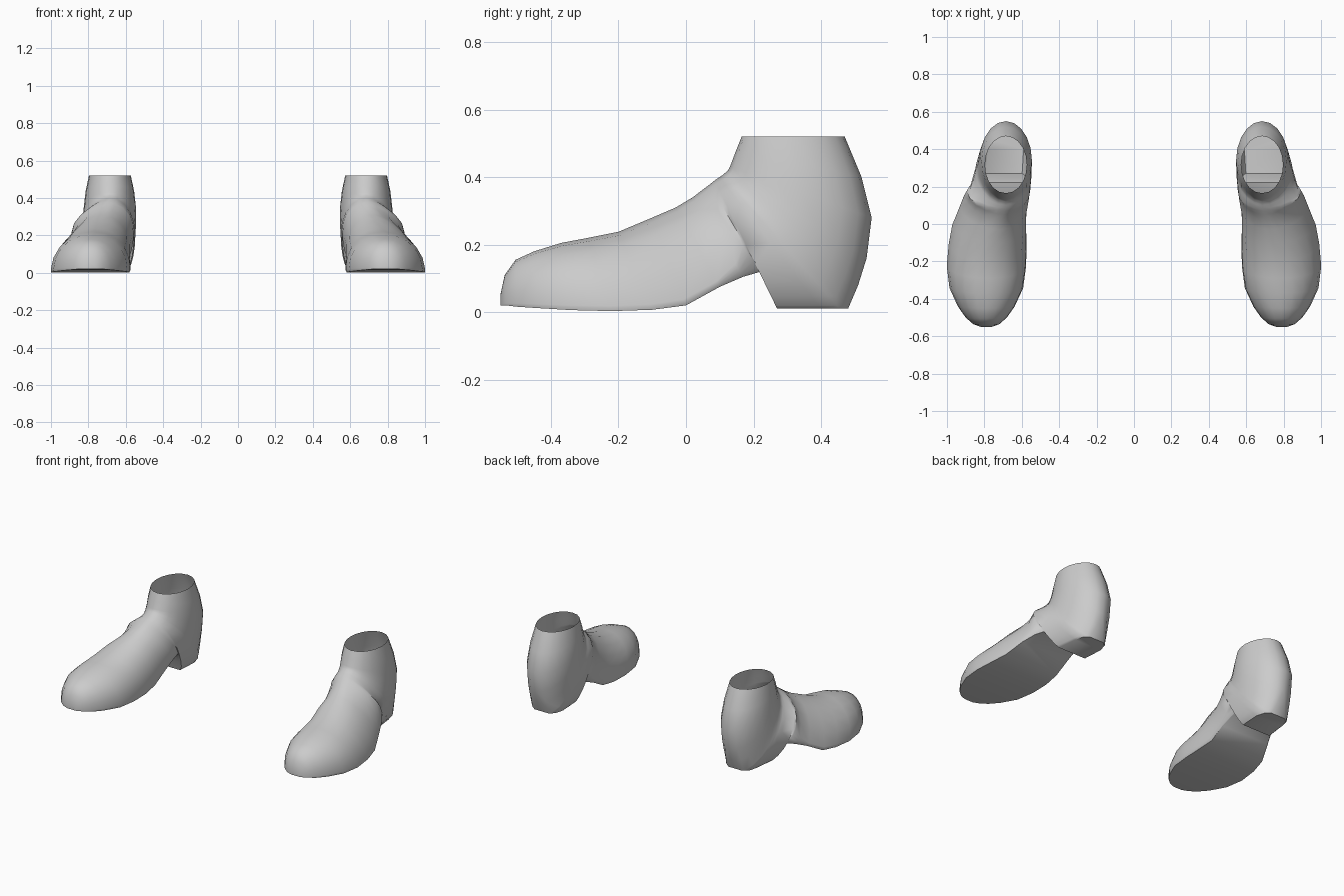
import bpy, bmesh, math

if "Cube" in bpy.data.objects:
    bpy.data.objects.remove(bpy.data.objects["Cube"])

# Boot cross-sections, fanning from the ankle opening round the heel to the toe:
# (top y, top z, bottom y, bottom z, half width, flat bottom half width)
FAN = [
    (.165, .52, .47, .52, .112, 0),
    (.145, .47, .52, .40, .13, 0),
    (.13, .43, .55, .28, .139, 0),
    (.125, .42, .535, .16, .143, 0),
    (.119, .415, .51, .08, .145, .025),
    (.113, .41, .48, .01, .147, .05),
    (.107, .405, .455, .01, .149, .08),
    (.10, .40, .40, .01, .153, .095),
    (.085, .39, .27, .01, .163, .098),
    (.07, .378, .247, .075, .166, .112),
    (.05, .363, .222, .12, .168, .13),
    (.02, .34, .17, .105, .172, .15),
    (-.03, .31, .10, .075, .178, .17),
    (-.10, .28, 0, .02, .197, .19),
    (-.20, .238, -.10, .007, .208, .205),
    (-.29, .22, -.22, .003, .212, .21),
    (-.37, .205, -.34, .006, .197, .195),
    (-.45, .18, -.44, .012, .152, .15),
    (-.505, .155, -.50, .016, .11, .108),
    (-.537, .11, -.535, .02, .07, .068),
    (-.55, .05, -.55, .02, .03, .03),
]
# Sideways drift of the centre line along y, for the instep and the sole
INSTEP_X = [(-.4, .787), (-.2, .765), (-.03, .725), (.1, .685)]
SOLE_X = [(-.2, .79), (0, .777), (.2, .735), (.29, .685)]


def drift(table, y):
    """Straight-line interpolation, held constant past both ends."""
    for (y0, x0), (y1, x1) in zip(table, table[1:]):
        if y <= y1:
            return x0 + (x1 - x0) * max(0, (y - y0) / (y1 - y0))
    return table[-1][1]


def bump(y, middle, reach):
    return max(0, 1 - abs(y - middle) / reach)


def section(ring, n=5):
    """Closed loop: over the top, down one side, across the bottom, up the other."""
    ty, tz, by, bz, hw, wb = ring
    x_top, x_bottom = drift(INSTEP_X, ty), drift(SOLE_X, by)
    # The wider the flat bottom, the lower the widest point sits
    um = .5 + .43 * min(1, max(0, (wb / hw - .65) / .28))
    # The instep is narrower on top and bows outwards
    sharp = .95 + .35 * bump(ty, .04, .12)
    bow = .028 * bump(ty, .08, .05)
    half = []
    for i in range(n + 1):
        a = math.pi / 2 * i / n
        half.append((um * (1 - math.cos(a)), hw * math.sin(a) ** sharp))
    for i in range(1, n + 1):
        a = math.pi / 2 * i / n
        w = wb + (hw - wb) * max(math.cos(a), 0) ** (1 + wb / hw)
        half.append((um + (1 - um) * math.sin(a), w))
    loop = half + [(u, -w) for u, w in reversed(half[1:])]
    return [(x_top + (x_bottom - x_top) * u + bow * math.sin(math.pi * u) + w,
             ty + (by - ty) * u, tz + (bz - tz) * u) for u, w in loop]


# Loft the boot shell, open at the ankle and closed at the toe
bm = bmesh.new()
rings = [[bm.verts.new(p) for p in section(ring)] for ring in FAN]
for a, b in zip(rings, rings[1:]):
    for i in range(len(a)):
        j = (i + 1) % len(a)
        bm.faces.new((a[i], a[j], b[j], b[i]))
bm.faces.new(rings[-1])
bmesh.ops.remove_doubles(bm, verts=bm.verts, dist=.0005)
bmesh.ops.recalc_face_normals(bm, faces=bm.faces)

mesh = bpy.data.meshes.new("boots")
bm.to_mesh(mesh)
bm.free()
boots = bpy.data.objects.new("boots", mesh)
bpy.context.collection.objects.link(boots)

leather = bpy.data.materials.new("grey leather")
leather.diffuse_color = (.6, .6, .6, 1)
leather.use_nodes = True
leather.node_tree.nodes["Principled BSDF"].inputs["Base Color"].default_value = leather.diffuse_color
mesh.materials.append(leather)

# Smooth upper with a crisp sole edge
bpy.context.view_layer.objects.active = boots
boots.select_set(True)
bpy.ops.object.shade_smooth_by_angle(angle=math.radians(45))

# Second boot of the pair
mirror = boots.modifiers.new("pair", 'MIRROR')
mirror.use_axis[0] = True
mirror.use_mirror_merge = False
